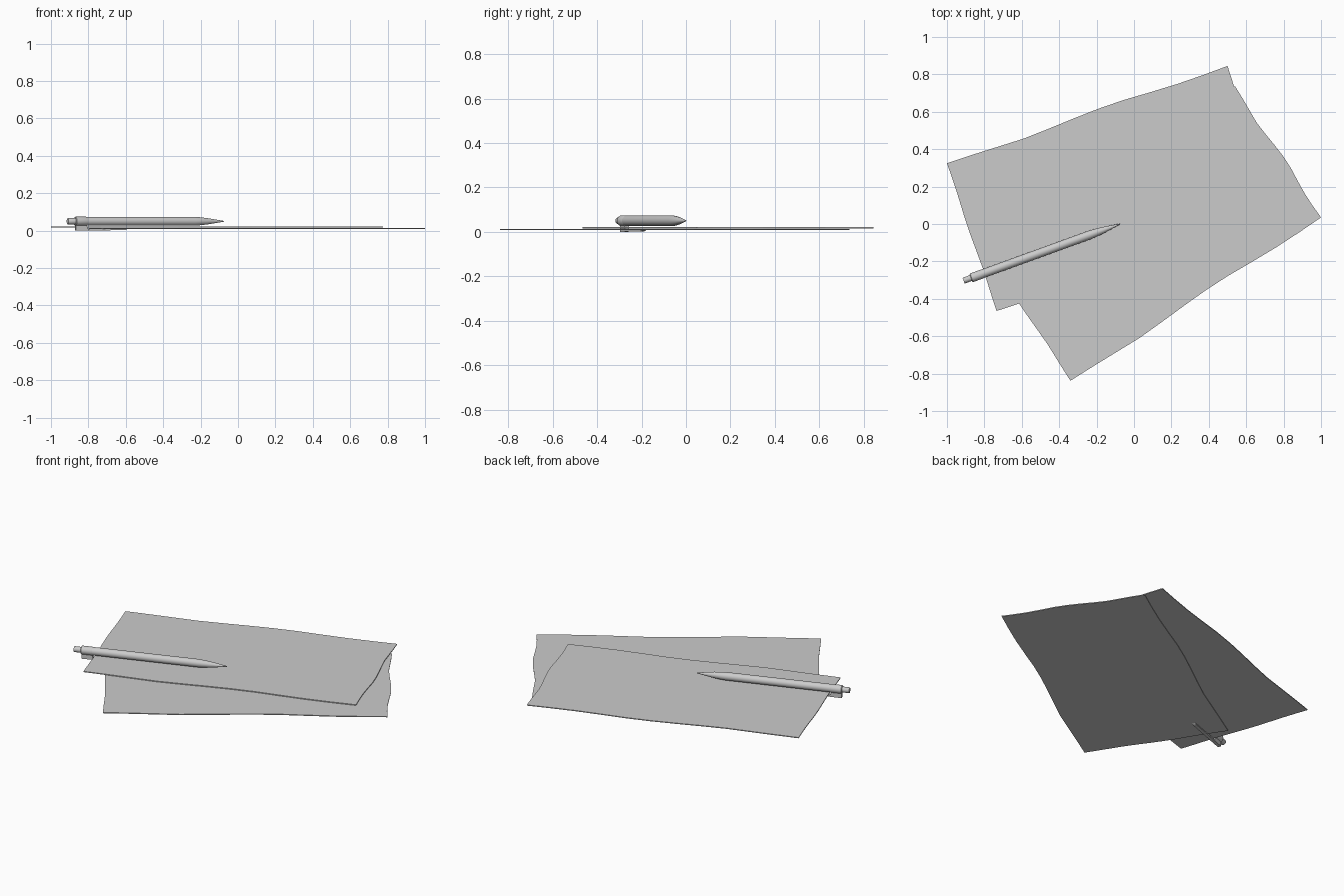
import bpy, bmesh, math
from mathutils import Vector, Matrix

if "Cube" in bpy.data.objects:
    bpy.data.objects.remove(bpy.data.objects["Cube"])

# gentle edge ripple: (position along edge, sideways offset)
RIPPLE = [(0, 0), (.09, -.002), (.18, -.006), (.27, -.01), (.36, -.004), (.45, .004),
          (.54, .01), (.63, .010), (.72, .003), (.82, -.003), (.91, -.003), (1, 0)]


def finish(bm, name, smooth=False):
    bmesh.ops.recalc_face_normals(bm, faces=bm.faces)
    me = bpy.data.meshes.new(name)
    bm.to_mesh(me)
    bm.free()
    ob = bpy.data.objects.new(name, me)
    bpy.context.collection.objects.link(ob)
    if smooth:
        bpy.context.view_layer.objects.active = ob
        ob.select_set(True)
        bpy.ops.object.shade_smooth_by_angle(angle=math.radians(35))
        ob.select_set(False)
    return ob


def sheet(name, a, b, c, d, z, thick, side):
    """a-b front long edge, c-d back long edge, rippled all round."""
    a, b, c, d = (Vector(p) for p in (a, b, c, d))

    def edge(p, q, amount):
        t = (q - p).normalized()
        n = Vector((-t.y, t.x))
        return [p.lerp(q, u) + n * o * amount for u, o in RIPPLE]

    pts = (edge(a, b, 1)[:-1] + edge(c, b, side)[::-1][:-1]
           + edge(d, c, 1)[::-1][:-1] + edge(a, d, side * .4)[::-1][:-1])
    bm = bmesh.new()
    face = bm.faces.new([bm.verts.new((p.x, p.y, z)) for p in pts])
    ext = bmesh.ops.extrude_face_region(bm, geom=[face])
    verts = [v for v in ext["geom"] if isinstance(v, bmesh.types.BMVert)]
    bmesh.ops.translate(bm, verts=verts, vec=(0, 0, thick))
    return finish(bm, name)


# two overlapping paper sheets
sheet("lower_sheet", (-.34, -.838), (1, .035), (.54, .737), (-.80, -.132), .009, .005, 1)
sheet("upper_sheet", (-.735, -.465), (.775, .05), (.5, .845), (-1, .325), .016, .005, .8)

# pen frame: local x runs from button to tip
TAIL, TIP = Vector((-.911, -.303, .05)), Vector((-.075, 0, .05))
LENGTH = (TIP - TAIL).length
FRAME = Matrix.Translation(TAIL) @ Matrix.Rotation(
    math.atan2(TIP.y - TAIL.y, TIP.x - TAIL.x), 4, 'Z')


def lathe(name, profile, sides=32):
    bm = bmesh.new()
    rings = []
    for s, r in profile:
        rings.append([bm.verts.new((s, r * math.cos(2 * math.pi * i / sides),
                                    r * math.sin(2 * math.pi * i / sides)))
                      for i in range(sides)])
    for r0, r1 in zip(rings, rings[1:]):
        for i in range(sides):
            j = (i + 1) % sides
            bm.faces.new((r0[i], r0[j], r1[j], r1[i]))
    bm.faces.new(rings[0])
    bm.faces.new(rings[-1])
    finish(bm, name, True).matrix_world = FRAME


lathe("pen_body", [(.10, .0235), (.72, .0235), (.75, .0215), (.79, .0175),
                   (.83, .0115), (.865, .006), (LENGTH, .002)])
lathe("pen_collar", [(.042, .022), (.045, .0245), (.105, .0245), (.108, .0235)])
lathe("pen_button", [(0, .0155), (.002, .0165), (.05, .0165)])

# clip under the pen: side profile given width
bm = bmesh.new()
profile = [(.045, -.05), (.325, -.047), (.335, -.042), (.325, -.038),
           (.112, -.040), (.105, -.02), (.045, -.02)]
left = [bm.verts.new((s, -.010, z)) for s, z in profile]
right = [bm.verts.new((s, .010, z)) for s, z in profile]
bm.faces.new(left)
bm.faces.new(right)
for i in range(len(profile)):
    j = (i + 1) % len(profile)
    bm.faces.new((left[i], left[j], right[j], right[i]))
finish(bm, "pen_clip").matrix_world = FRAME
